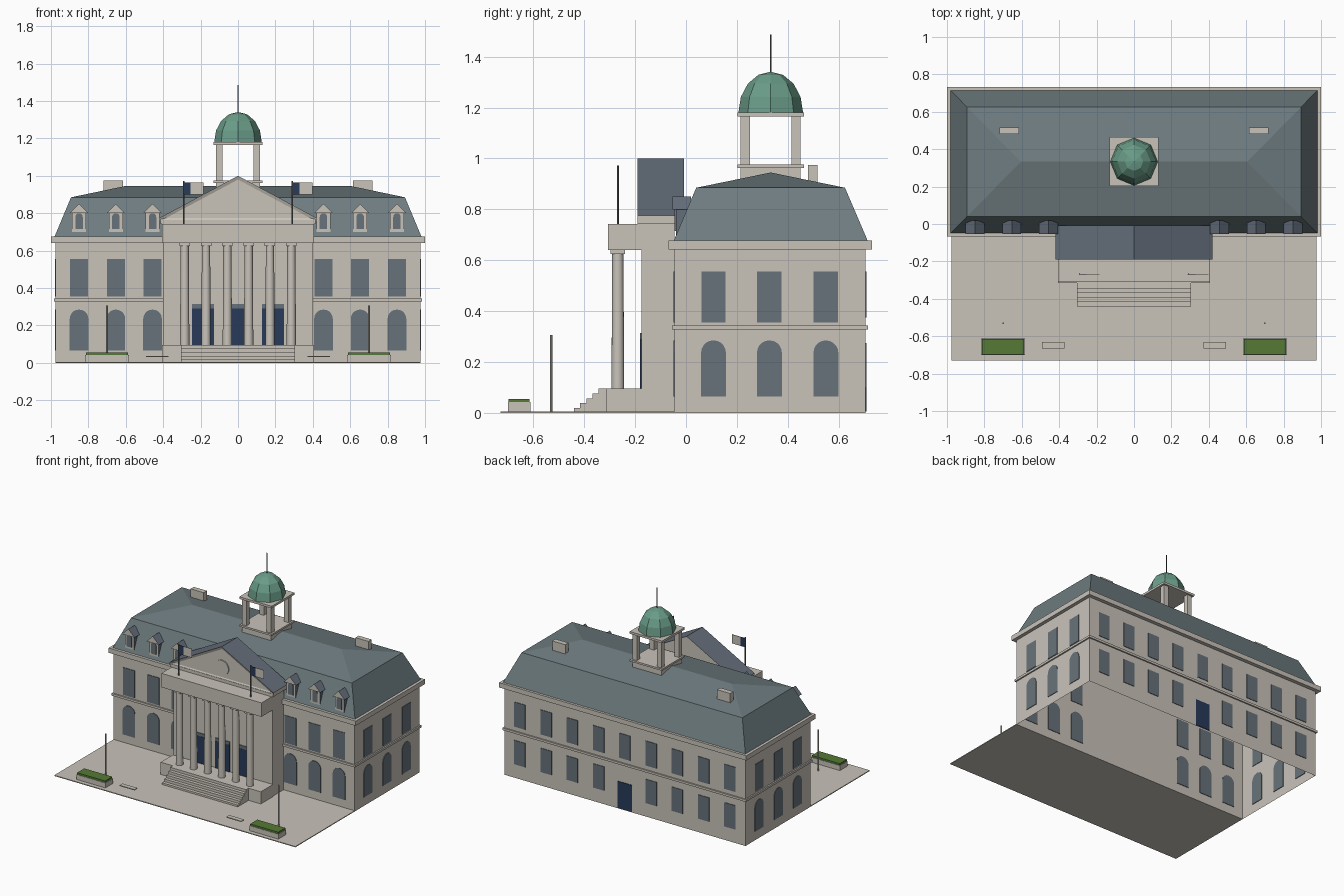
import bpy
import bmesh
from math import cos, sin, pi

if "Cube" in bpy.data.objects:
    bpy.data.objects.remove(bpy.data.objects["Cube"])


def material(name, rgb):
    m = bpy.data.materials.new(name)
    m.use_nodes = True
    m.diffuse_color = (*rgb, 1)
    m.node_tree.nodes["Principled BSDF"].inputs["Base Color"].default_value = (*rgb, 1)
    return m


STONE = material("pale stone", (0.584, 0.546, 0.491))
ROOF = material("slate roof", (0.156, 0.202, 0.216))
SLATE = material("blue slate", (0.127, 0.156, 0.195))
GLASS = material("window glass", (0.136, 0.171, 0.195))
NAVY = material("navy blue", (0.021, 0.042, 0.102))
COPPER = material("green copper", (0.144, 0.333, 0.246))
HEDGE = material("hedge green", (0.09, 0.195, 0.036))
METAL = material("dark metal", (0.13, 0.14, 0.15))


def finish(name, bm, *mats):
    bmesh.ops.recalc_face_normals(bm, faces=bm.faces)
    mesh = bpy.data.meshes.new(name)
    bm.to_mesh(mesh)
    bm.free()
    for m in mats:
        mesh.materials.append(m)
    ob = bpy.data.objects.new(name, mesh)
    bpy.context.collection.objects.link(ob)
    return ob


def prism_mesh(profile, d0, d1, axis="y"):
    """Extrude a (u, z) profile from d0 to d1 along x or y."""
    bm = bmesh.new()
    rings = [[bm.verts.new((u, d, z) if axis == "y" else (d, u, z)) for u, z in profile]
             for d in (d0, d1)]
    for ring in rings:
        bm.faces.new(ring)
    n = len(profile)
    for i in range(n):
        j = (i + 1) % n
        bm.faces.new((rings[0][i], rings[0][j], rings[1][j], rings[1][i]))
    bmesh.ops.recalc_face_normals(bm, faces=bm.faces)
    return bm


def prism(name, profile, d0, d1, mat, axis="y"):
    return finish(name, prism_mesh(profile, d0, d1, axis), mat)


def rect(u, w, z0, z1):
    return [(u - w, z0), (u + w, z0), (u + w, z1), (u - w, z1)]


def arch(u, w, z0, z1):
    pts = [(u + w * cos(pi * i / 10), z1 - w + w * sin(pi * i / 10)) for i in range(11)]
    return [(u + w, z0)] + pts + [(u - w, z0)]


def box(name, x0, x1, y0, y1, z0, z1, mat=STONE):
    return prism(name, [(x0, z0), (x1, z0), (x1, z1), (x0, z1)], y0, y1, mat)


def tube(name, x, y, z0, z1, r, mat=STONE, sides=8, r_top=None):
    bm = bmesh.new()
    bmesh.ops.create_cone(bm, cap_ends=True, segments=sides, radius1=r,
                          radius2=r_top or r, depth=z1 - z0)
    bmesh.ops.translate(bm, verts=bm.verts, vec=(x, y, (z0 + z1) / 2))
    return finish(name, bm, mat)


def panel(name, profile, at, mat, axis="y"):
    """Thin plate set through a wall, showing on both sides."""
    return prism(name, profile, at - 0.004, at + 0.004, mat, axis)


# Forecourt and open-bottomed main block
FRONT, BACK, SIDE = -0.045, 0.705, 0.975
box("forecourt", -SIDE, SIDE, -0.73, FRONT, 0, 0.006)
bm = prism_mesh(rect(0, SIDE, 0, 0.645), FRONT, BACK)
bmesh.ops.delete(bm, geom=[f for f in bm.faces if f.normal.z < -0.5], context="FACES_ONLY")
finish("main_walls", bm, STONE)

# Projecting string course as a frame, and the cornice
for name, y0, y1 in (("front", FRONT - 0.01, FRONT), ("back", BACK, BACK + 0.01)):
    box(name + "_string_course", -SIDE - 0.01, SIDE + 0.01, y0, y1, 0.328, 0.344)
for name, s in (("right", -1), ("left", 1)):
    box(name + "_string_course", s * SIDE, s * (SIDE + 0.01), FRONT, BACK, 0.328, 0.344)
box("cornice", -1, 1, -0.068, 0.732, 0.642, 0.677)

# Mansard roof: eaves ring, break ring, ridge
bm = bmesh.new()
rings = [[bm.verts.new((sx * x, y, z)) for sx, y in ((-1, y0), (1, y0), (1, y1), (-1, y1))]
         for x, y0, y1, z in ((0.98, -0.048, 0.714, 0.677), (0.893, 0.04, 0.625, 0.885))]
ridge = [bm.verts.new((x, 0.333, 0.945)) for x in (-0.605, 0.605)]
for i in range(4):
    j = (i + 1) % 4
    bm.faces.new((rings[0][i], rings[0][j], rings[1][j], rings[1][i]))
a, b, c, d = rings[1]
for f in ((a, b, ridge[1], ridge[0]), (c, d, ridge[0], ridge[1]), (b, c, ridge[1]), (d, a, ridge[0])):
    bm.faces.new(f)
finish("mansard_roof", bm, ROOF)

# Windows on the sides
for s, side in ((-1, "right"), (1, "left")):
    for y in (0.108, 0.328, 0.55):
        panel(side + "_arched_window", arch(y, 0.049, 0.065, 0.285), s * SIDE, GLASS, "x")
        panel(side + "_upper_window", rect(y, 0.048, 0.355, 0.555), s * SIDE, GLASS, "x")

# Front windows and dormers
for s in (-1, 1):
    for bay in (0.457, 0.653, 0.85):
        x = s * bay
        panel("front_arched_window", arch(x, 0.05, 0.065, 0.285), FRONT, GLASS)
        panel("front_upper_window", rect(x, 0.048, 0.355, 0.555), FRONT, GLASS)
        for name, prof, y0 in (
                ("dormer_body", rect(x, 0.037, 0.70, 0.805), -0.04),
                ("dormer_roof", [(x - 0.05, 0.80), (x + 0.05, 0.80), (x, 0.85)], -0.053)):
            ob = finish(name, prism_mesh(prof, y0, 0.02), STONE, SLATE)
            for p in ob.data.polygons:
                p.material_index = int(p.normal.y > -0.5)
        panel("dormer_window", arch(x, 0.02, 0.715, 0.80), -0.041, GLASS)

# Back windows and back door
for i in range(-4, 5):
    x = i * 0.2125
    panel("back_upper_window", rect(x, 0.045, 0.375, 0.555), BACK, GLASS)
    if i:
        panel("back_lower_window", rect(x, 0.045, 0.1, 0.275), BACK, GLASS)
panel("back_door", rect(0, 0.058, 0.005, 0.2), BACK, NAVY)

# Portico: block, platform, steps, entablature
box("portico_wall", -0.4, 0.4, -0.175, FRONT, 0, 0.74)
box("portico_platform", -0.405, 0.405, -0.315, -0.175, 0, 0.095)
steps = [(-0.315, 0), (-0.44, 0)]
for i in range(5):
    z = 0.019 * (i + 1)
    steps += [(-0.44 + 0.024 * i, z), (-0.44 + 0.024 * (i + 1), z)]
steps[-1] = (-0.315, 0.095)
prism("front_steps", steps, -0.306, 0.306, STONE, "x")
box("entablature", -0.405, 0.405, -0.307, FRONT, 0.64, 0.742)
box("pediment_base", -0.415, 0.415, -0.19, -0.01, 0.742, 0.765)

# Columns with square capitals
for i in range(6):
    x = -0.285 + 0.114 * i
    ob = tube("column", x, -0.268, 0.095, 0.627, 0.025, STONE, 16, 0.022)
    for p in ob.data.polygons:
        p.use_smooth = abs(p.normal.z) < 0.5
    box("capital", x - 0.028, x + 0.028, -0.296, -0.24, 0.625, 0.64)

# Entrance doors with glazed transoms
for x in (-0.188, 0, 0.188):
    panel("door_transom", rect(x, 0.059, 0.29, 0.315), -0.176, GLASS)
    panel("front_door", rect(x, 0.059, 0.095, 0.292), -0.177, NAVY)

# Pediment with recessed front and slate slopes
bm = prism_mesh([(-0.42, 0.76), (0.42, 0.76), (0.42, 0.775), (0, 1.0), (-0.42, 0.775)], -0.19, -0.008)
for f in bm.faces:
    f.material_index = int(f.normal.z > 0.5)
gable = [f for f in bm.faces if f.normal.y < -0.5]
bmesh.ops.inset_region(bm, faces=gable, thickness=0.02, depth=-0.008)
finish("pediment", bm, STONE, SLATE)
prism("pediment_medallion", [(0.055 * cos(pi * i / 12), 0.845 + 0.055 * sin(pi * i / 12))
                             for i in range(24)], -0.189, -0.181, STONE)

# Flags on the entablature
for x in (-0.291, 0.291):
    tube("flagpole", x, -0.268, 0.74, 0.972, 0.004, METAL)
    box("flag_hoist", x, x + 0.038, -0.27, -0.266, 0.9, 0.965, NAVY)
    box("flag_fly", x + 0.038, x + 0.107, -0.27, -0.266, 0.9, 0.965)

# Chimneys
for x in (-0.667, 0.667):
    box("chimney", x - 0.053, x + 0.053, 0.48, 0.517, 0.87, 0.975)

# Cupola: base, posts, top slab, dome, finial
CY = 0.333
box("cupola_base", -0.118, 0.118, CY - 0.118, CY + 0.118, 0.89, 0.963)
for name, z0, z1 in (("cupola_floor", 0.963, 0.976), ("cupola_top", 1.165, 1.181)):
    box(name, -0.131, 0.131, CY - 0.131, CY + 0.131, z0, z1)
for px in (-0.1, 0.1):
    for py in (CY - 0.1, CY + 0.1):
        box("cupola_post", px - 0.018, px + 0.018, py - 0.018, py + 0.018, 0.97, 1.17)
bm = bmesh.new()
bmesh.ops.create_uvsphere(bm, u_segments=8, v_segments=8, radius=1)
bmesh.ops.delete(bm, geom=[v for v in bm.verts if v.co.z < -0.01], context="VERTS")
bmesh.ops.scale(bm, verts=bm.verts, vec=(0.127, 0.127, 0.16))
bmesh.ops.translate(bm, verts=bm.verts, vec=(0, CY, 1.181))
finish("dome", bm, COPPER)
tube("finial", 0, CY, 1.335, 1.487, 0.003, METAL)

# Forecourt furniture
for s in (-1, 1):
    x = s * 0.7
    box("planter", x - 0.117, x + 0.117, -0.7, -0.612, 0, 0.042)
    box("planter_hedge", x - 0.113, x + 0.113, -0.697, -0.615, 0.042, 0.055, HEDGE)
    tube("lamp_post", x, -0.53, 0, 0.306, 0.005)
    x = s * 0.432
    box("bench_seat", x - 0.06, x + 0.06, -0.665, -0.632, 0.031, 0.037)
